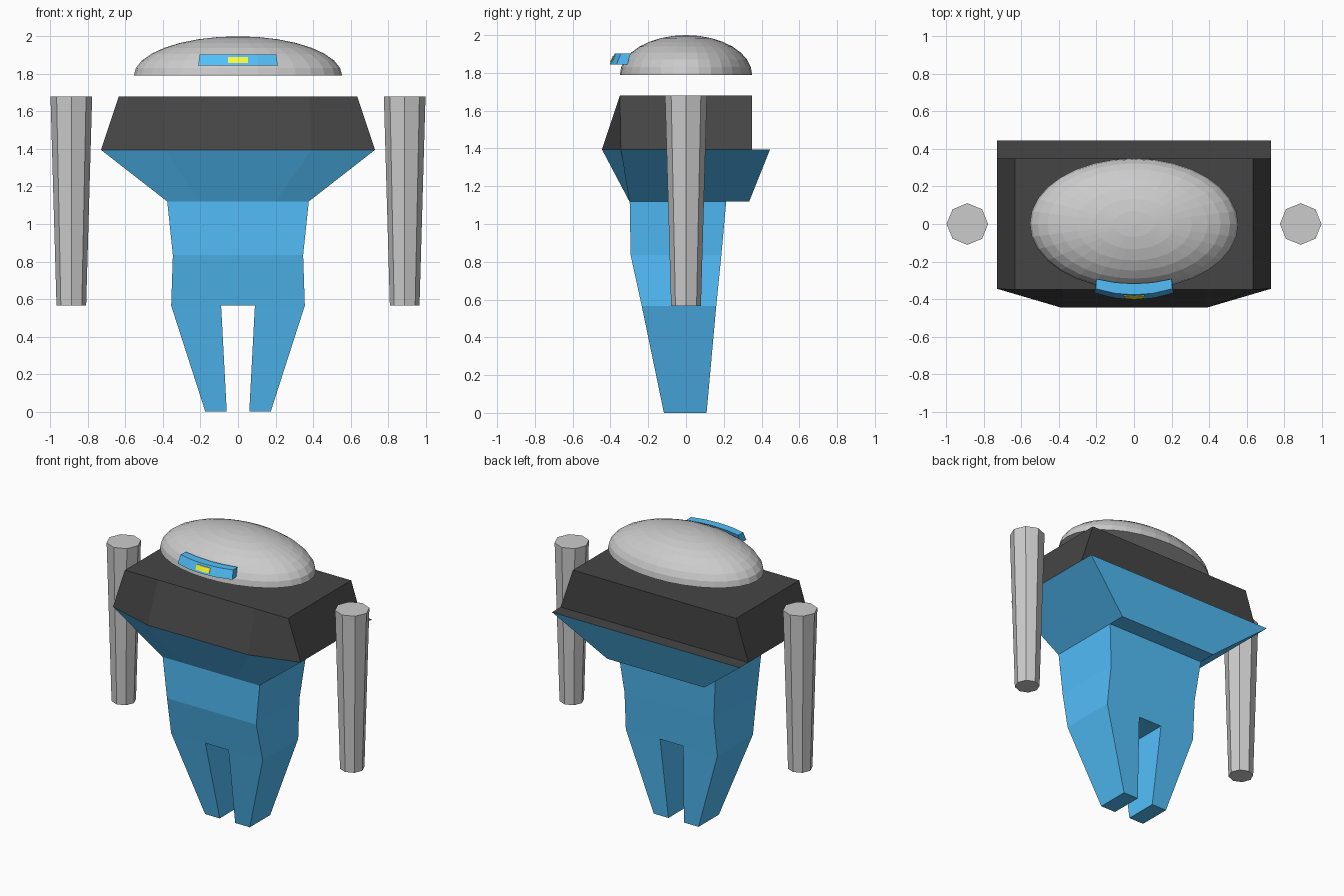
import bpy, bmesh
from math import cos, sin, pi
from mathutils import Matrix

if "Cube" in bpy.data.objects:
    bpy.data.objects.remove(bpy.data.objects["Cube"])


def material(name, rgb):
    m = bpy.data.materials.new(name)
    m.diffuse_color = (*rgb, 1)
    m.use_nodes = True
    m.node_tree.nodes["Principled BSDF"].inputs["Base Color"].default_value = m.diffuse_color
    return m


BLUE = material("blue", (0.085, 0.52, 0.96))
BLACK = material("black", (0.06, 0.06, 0.06))
YELLOW = material("yellow", (0.97, 0.95, 0.04))


def loft(bm, rings, start=True, end=True):
    """Skin equal-length point rings with quads, optionally capping the ends."""
    vs = [[bm.verts.new(p) for p in r] for r in rings]
    n = len(vs[0])
    for a, b in zip(vs, vs[1:]):
        for i in range(n):
            j = (i + 1) % n
            bm.faces.new((a[i], a[j], b[j], b[i]))
    if start:
        bm.faces.new(vs[0])
    if end:
        bm.faces.new(vs[-1])
    return vs


def finish(bm, name, *mats):
    bmesh.ops.remove_doubles(bm, verts=bm.verts, dist=1e-4)
    bmesh.ops.recalc_face_normals(bm, faces=bm.faces)
    me = bpy.data.meshes.new(name)
    bm.to_mesh(me)
    bm.free()
    for m in mats:
        me.materials.append(m)
    ob = bpy.data.objects.new(name, me)
    bpy.context.collection.objects.link(ob)
    return ob


def at(z, pts):
    return [(x, y, z) for x, y in pts]


# Head: upper half of a flattened sphere, closed underneath
bm = bmesh.new()
bmesh.ops.create_uvsphere(bm, u_segments=32, v_segments=16, radius=1)
bmesh.ops.bisect_plane(bm, geom=bm.verts[:] + bm.edges[:] + bm.faces[:], dist=1e-4,
                       plane_co=(0, 0, 0), plane_no=(0, 0, -1), clear_outer=True)
bmesh.ops.holes_fill(bm, edges=[e for e in bm.edges if e.is_boundary])
bmesh.ops.transform(bm, matrix=Matrix.Translation((0, 0, 1.79)) @ Matrix.Diagonal((0.555, 0.35, 0.21, 1)),
                    verts=bm.verts)
finish(bm, "head_dome")

# Curved brow band on the front of the head
bm = bmesh.new()
rings = []
for s in (-1, -0.5, 0, 0.5, 1):
    k = s * s
    rings.append([(0.212 * s, -0.404 + 0.037 * k, 1.845), (0.204 * s, -0.377 + 0.032 * k, 1.903),
                  (0.200 * s, -0.318 + 0.025 * k, 1.903), (0.205 * s, -0.335 + 0.025 * k, 1.845)])
loft(bm, rings)
finish(bm, "brow_band", BLUE)

# Small yellow light set on the band
bm = bmesh.new()
loft(bm, [[(x, -0.402 + d, 1.858), (x, -0.387 + d, 1.89), (x, -0.375 + d, 1.89), (x, -0.385 + d, 1.858)]
          for x, d in ((-0.053, 0.0046), (0, 0), (0.053, 0.0046))])
finish(bm, "brow_light", YELLOW)

# Black shoulder block
bm = bmesh.new()
loft(bm, [at(1.395, [(-0.73, 0.35), (-0.73, -0.345), (-0.39, -0.445),
                     (0.39, -0.445), (0.73, -0.345), (0.73, 0.35)]),
          at(1.68, [(-0.635, 0.35), (-0.635, -0.35), (-0.38, -0.35),
                    (0.38, -0.35), (0.635, -0.35), (0.635, 0.35)])])
finish(bm, "shoulder_block", BLACK)

# Blue chest tapering to the waist, with a black upper ledge
bm = bmesh.new()
loft(bm, [at(1.12, [(-0.377, 0.335), (-0.377, -0.30), (-0.2, -0.30),
                    (0.2, -0.30), (0.377, -0.30), (0.377, 0.335)]),
          at(1.395, [(-0.73, 0.445), (-0.73, -0.345), (-0.39, -0.445),
                     (0.39, -0.445), (0.73, -0.345), (0.73, 0.445)])])
for f in bm.faces:
    if all(v.co.z > 1.39 for v in f.verts):
        f.material_index = 1
finish(bm, "chest", BLUE, BLACK)

# Waist and two legs as one mesh
bm = bmesh.new()


def waist_ring(z, w, front, back, g=0.09):
    return at(z, [(-w, front), (-g, front), (g, front), (w, front),
                  (w, back), (g, back), (-g, back), (-w, back)])


v = loft(bm, [waist_ring(1.12, 0.377, -0.298, 0.213), waist_ring(0.835, 0.347, -0.293, 0.187),
              waist_ring(0.565, 0.356, -0.234, 0.16)], end=False)
bm.faces.new([v[-1][i] for i in (1, 2, 5, 6)])
for s in (-1, 1):
    loft(bm, [at(z, [(s * i, f), (s * o, f), (s * o, b), (s * i, b)])
              for z, i, o, f, b in ((0.565, 0.09, 0.356, -0.234, 0.16), (0, 0.06, 0.174, -0.117, 0.109))],
         start=False)
finish(bm, "waist_and_legs", BLUE)

# Eight-sided tapered arms
for side, s in (("left", -1), ("right", 1)):
    bm = bmesh.new()
    loft(bm, [[(s * 0.888 + r * cos(i * pi / 4), r * sin(i * pi / 4), z) for i in range(8)]
              for z, r in ((0.565, 0.079), (1.68, 0.111))])
    finish(bm, side + "_arm")
